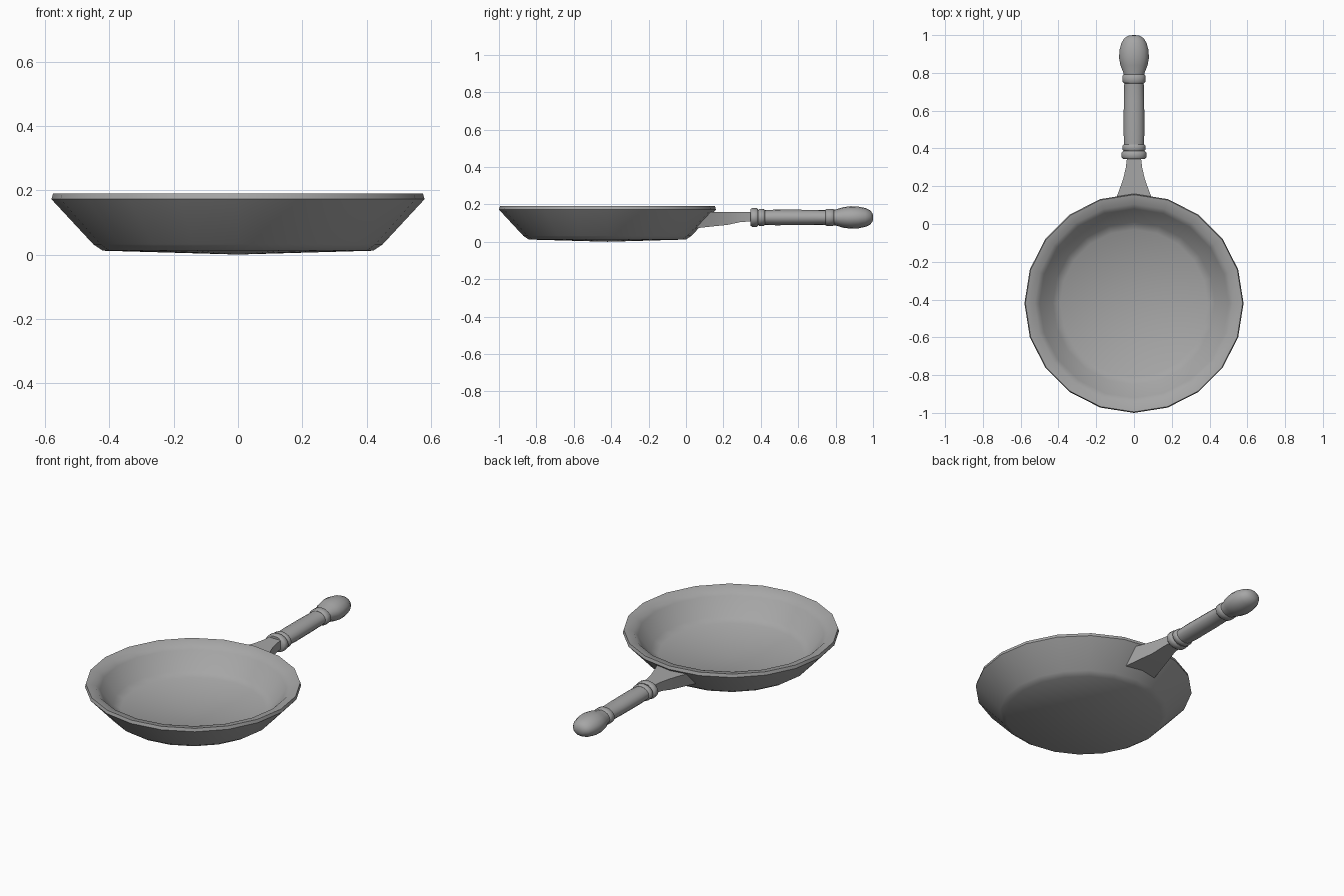
import bpy, bmesh, math

if "Cube" in bpy.data.objects:
    bpy.data.objects.remove(bpy.data.objects["Cube"], do_unlink=True)

# One plain metal colour
iron = bpy.data.materials.new("grey_iron")
iron.use_nodes = True
iron.diffuse_color = (0.38, 0.38, 0.38, 1)
iron.node_tree.nodes["Principled BSDF"].inputs["Base Color"].default_value = (0.38, 0.38, 0.38, 1)


def finish(name, bm, angle):
    """Turn a bmesh into a shaded object."""
    bmesh.ops.recalc_face_normals(bm, faces=bm.faces)
    mesh = bpy.data.meshes.new(name)
    bm.to_mesh(mesh)
    bm.free()
    mesh.materials.append(iron)
    obj = bpy.data.objects.new(name, mesh)
    bpy.context.collection.objects.link(obj)
    bpy.ops.object.select_all(action='DESELECT')
    obj.select_set(True)
    bpy.context.view_layer.objects.active = obj
    bpy.ops.object.shade_smooth_by_angle(angle=math.radians(angle))
    return obj


def lathe(name, profile, sides, place, angle):
    """Revolve (radius, height) points; radius 0 makes a pole."""
    bm = bmesh.new()
    rings = []
    for r, h in profile:
        if r == 0:
            rings.append([bm.verts.new(place(0, 0, h))] * sides)
        else:
            turns = [math.tau * i / sides for i in range(sides)]
            rings.append([bm.verts.new(place(r * math.sin(a), r * math.cos(a), h)) for a in turns])
    for low, high in zip(rings, rings[1:]):
        for i in range(sides):
            j = (i + 1) % sides
            bm.faces.new(dict.fromkeys((low[i], low[j], high[j], high[i])))
    return finish(name, bm, angle)


# Pan body: domed base, flared wall, rim and hollow inside
pan_profile = [(0, 0), (0.42, 0.012), (0.45, 0.032), (0.58, 0.172), (0.575, 0.19),
               (0.525, 0.18), (0.50, 0.155), (0.43, 0.065), (0.39, 0.042), (0, 0.02)]
lathe("pan_body", pan_profile, 20, lambda x, y, h: (x, y - 0.42, h), 45)

# Handle bracket: tapered block, its inner end slanted to follow the wall
# Each section: top y, bottom y, half width, bottom z
bm = bmesh.new()
sections = [(0.125, 0.05, 0.1, 0.072), (0.18, 0.14, 0.078, 0.082), (0.24, 0.22, 0.057, 0.09),
            (0.3, 0.29, 0.043, 0.105), (0.36, 0.36, 0.036, 0.11)]
loops = []
for top_y, low_y, w, low_z in sections:
    corners = [(-w, top_y, 0.16), (w, top_y, 0.16), (w, low_y, low_z), (-w, low_y, low_z)]
    loops.append([bm.verts.new(c) for c in corners])
for a, b in zip(loops, loops[1:]):
    for i in range(4):
        j = (i + 1) % 4
        bm.faces.new((a[i], a[j], b[j], b[i]))
bm.faces.new(loops[0])
bm.faces.new(loops[-1])
finish("handle_bracket", bm, 30)


def along_handle(x, z, h):
    return (x, h, 0.13 + z * 0.76)


# Turned grip: shaft, neck and bulb
grip_profile = [(0, 0.38), (0.05, 0.38), (0.055, 0.48), (0.054, 0.65), (0.051, 0.76),
                (0.056, 0.8), (0.072, 0.84), (0.079, 0.88), (0.077, 0.92), (0.066, 0.96),
                (0.05, 0.985), (0.027, 0.998), (0, 1.0)]
lathe("handle_grip", grip_profile, 16, along_handle, 45)

# Rounded collars around the grip
for name, start, end, radius in (("front_collar", 0.345, 0.386, 0.066),
                                 ("second_collar", 0.386, 0.422, 0.061),
                                 ("rear_collar", 0.745, 0.792, 0.061)):
    soft = 0.008
    ring = [(0, start), (radius - soft, start), (radius, start + soft),
            (radius, end - soft), (radius - soft, end), (0, end)]
    lathe(name, ring, 16, along_handle, 50)
